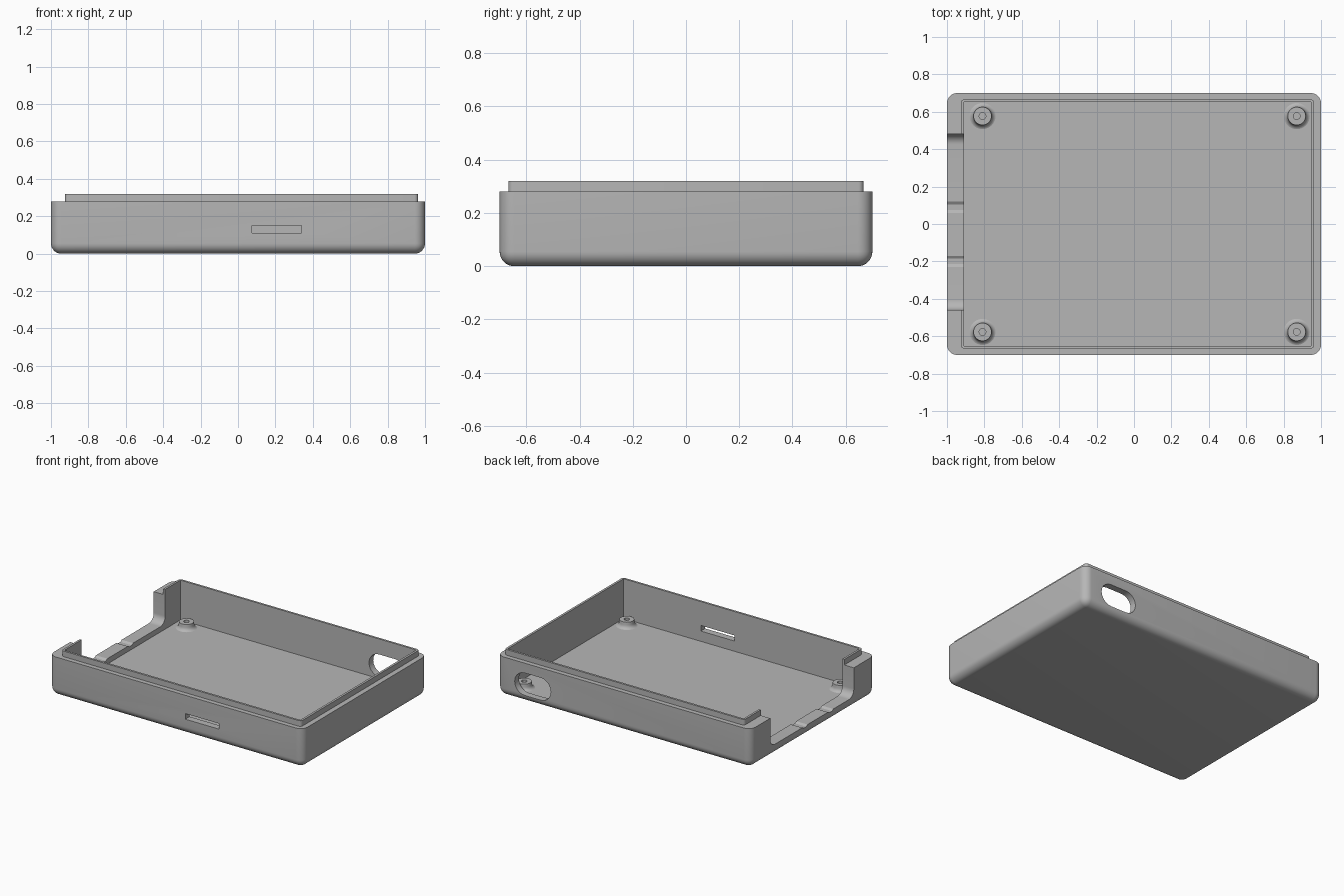
import bpy, bmesh, math
from mathutils import Vector

if "Cube" in bpy.data.objects:
    bpy.data.objects.remove(bpy.data.objects["Cube"])

grey = bpy.data.materials.new("plain grey")
grey.use_nodes = True
colour = (0.47, 0.47, 0.47, 1)
grey.diffuse_color = colour
grey.node_tree.nodes["Principled BSDF"].inputs["Base Color"].default_value = colour


def finish(bm, name):
    bmesh.ops.recalc_face_normals(bm, faces=bm.faces)
    mesh = bpy.data.meshes.new(name)
    bm.to_mesh(mesh)
    bm.free()
    obj = bpy.data.objects.new(name, mesh)
    bpy.context.collection.objects.link(obj)
    mesh.materials.append(grey)
    return obj


def box_mesh(low, high):
    bm = bmesh.new()
    bmesh.ops.create_cube(bm, size=1)
    low, high = Vector(low), Vector(high)
    for v in bm.verts:
        v.co = (low + high) / 2 + v.co * (high - low)
    return bm


def is_upright(e):
    return abs(e.verts[0].co.z - e.verts[1].co.z) > 0.01


def round_edges(bm, edges, radius, segments=8):
    bmesh.ops.bevel(bm, geom=edges, offset=radius, segments=segments,
                    profile=0.5, affect='EDGES')


def prism(name, points, shift):
    """Closed outline swept along a straight vector."""
    bm = bmesh.new()
    face = bm.faces.new([bm.verts.new(p) for p in points])
    swept = bmesh.ops.extrude_face_region(bm, geom=[face])["geom"]
    verts = [g for g in swept if isinstance(g, bmesh.types.BMVert)]
    bmesh.ops.translate(bm, verts=verts, vec=shift)
    return finish(bm, name)


def arc(cx, cy, r, start, end, steps=10):
    angles = [math.radians(start + (end - start) * i / steps) for i in range(steps + 1)]
    return [(cx + r * math.cos(a), cy + r * math.sin(a)) for a in angles]


def cut(obj, cutters):
    for c in cutters:
        mod = obj.modifiers.new(c.name, 'BOOLEAN')
        mod.operation = 'DIFFERENCE'
        mod.solver = 'EXACT'
        mod.object = c
    bpy.context.view_layer.update()
    evaluated = obj.evaluated_get(bpy.context.evaluated_depsgraph_get())
    mesh = bpy.data.meshes.new_from_object(evaluated)
    obj.modifiers.clear()
    obj.data = mesh


RIM, TOP, FLOOR, SILL = 0.28, 0.32, 0.037, 0.075

# Outer tray, rounded at the corners and underneath
bm = box_mesh((-1, -0.7, 0), (1, 0.7, RIM))
round_edges(bm, [e for e in bm.edges
                 if is_upright(e) or max(v.co.z for v in e.verts) < 0.01], 0.055)
tray = finish(bm, "tray")

# Raised locating lip
bm = box_mesh((-0.925, -0.667, RIM), (0.963, 0.667, TOP))
round_edges(bm, [e for e in bm.edges if is_upright(e)], 0.02, 5)
lip = finish(bm, "locating_lip")

# Cutters: cavity, card slot, oval port and open side
cavity = finish(box_mesh((-0.91, -0.652, FLOOR), (0.947, 0.652, 0.5)), "cavity_cutter")
slot = finish(box_mesh((0.075, -0.8, 0.11), (0.34, -0.6, 0.15)), "slot_cutter")

port_outline = arc(0.78, 0.13, 0.08, -90, 90) + arc(0.655, 0.13, 0.08, 90, 270)
port = prism("port_cutter", [(x, 0.6, z) for x, z in port_outline], (0, 0.2, 0))

fillet = 0.055
side = [(-0.46, 0.5)] + arc(-0.46 + fillet, SILL + fillet, fillet, 180, 270)
for y in (-0.2, 0.09):    # shallow troughs in the sill
    side += [(y - 0.03, SILL), (y - 0.015, SILL - 0.01),
             (y + 0.015, SILL - 0.01), (y + 0.03, SILL)]
side += arc(0.48 - fillet, SILL + fillet, fillet, -90, 0) + [(0.48, 0.5)]
opening = prism("opening_cutter", [(-1.1, y, z) for y, z in side], (0.21, 0, 0))

cutters = [cavity, slot, port, opening]
for c in cutters:
    c.hide_render = True
cut(tray, cutters)
cut(lip, [cavity, opening])
for c in cutters:
    bpy.data.objects.remove(c)

# Screw bosses: flared foot, flat top and blind hole, turned about z
flare = arc(0.08, 0.03, 0.03, 270, 180, 6)
outline = [(r, FLOOR - 0.002 + h) for r, h in flare]
outline += [(0.048, FLOOR + 0.045), (0.018, FLOOR + 0.045), (0.018, FLOOR + 0.004), (0, FLOOR + 0.004)]
bosses = []
for x, x_name in ((-0.81, "right"), (0.87, "left")):
    for y, y_name in ((-0.577, "front"), (0.577, "back")):
        bm = bmesh.new()
        verts = [bm.verts.new((r, 0, z)) for r, z in outline]
        edges = [bm.edges.new(pair) for pair in zip(verts, verts[1:])]
        bmesh.ops.spin(bm, geom=verts + edges, cent=(0, 0, 0), axis=(0, 0, 1),
                       angle=math.tau, steps=32)
        bmesh.ops.remove_doubles(bm, verts=bm.verts, dist=0.0005)
        boss = finish(bm, f"{y_name}_{x_name}_screw_boss")
        # an open shell: make sure it faces upward
        if sum(f.normal.z * f.calc_area() if hasattr(f, "calc_area") else f.normal.z * f.area
               for f in boss.data.polygons) < 0:
            boss.data.flip_normals()
        boss.location = (x, y, 0)
        bosses.append(boss)

# Smooth the curves, keep the edges crisp
bpy.ops.object.select_all(action='DESELECT')
for obj in [tray, lip] + bosses:
    obj.select_set(True)
bpy.context.view_layer.objects.active = tray
bpy.ops.object.shade_smooth_by_angle(angle=math.radians(30))
